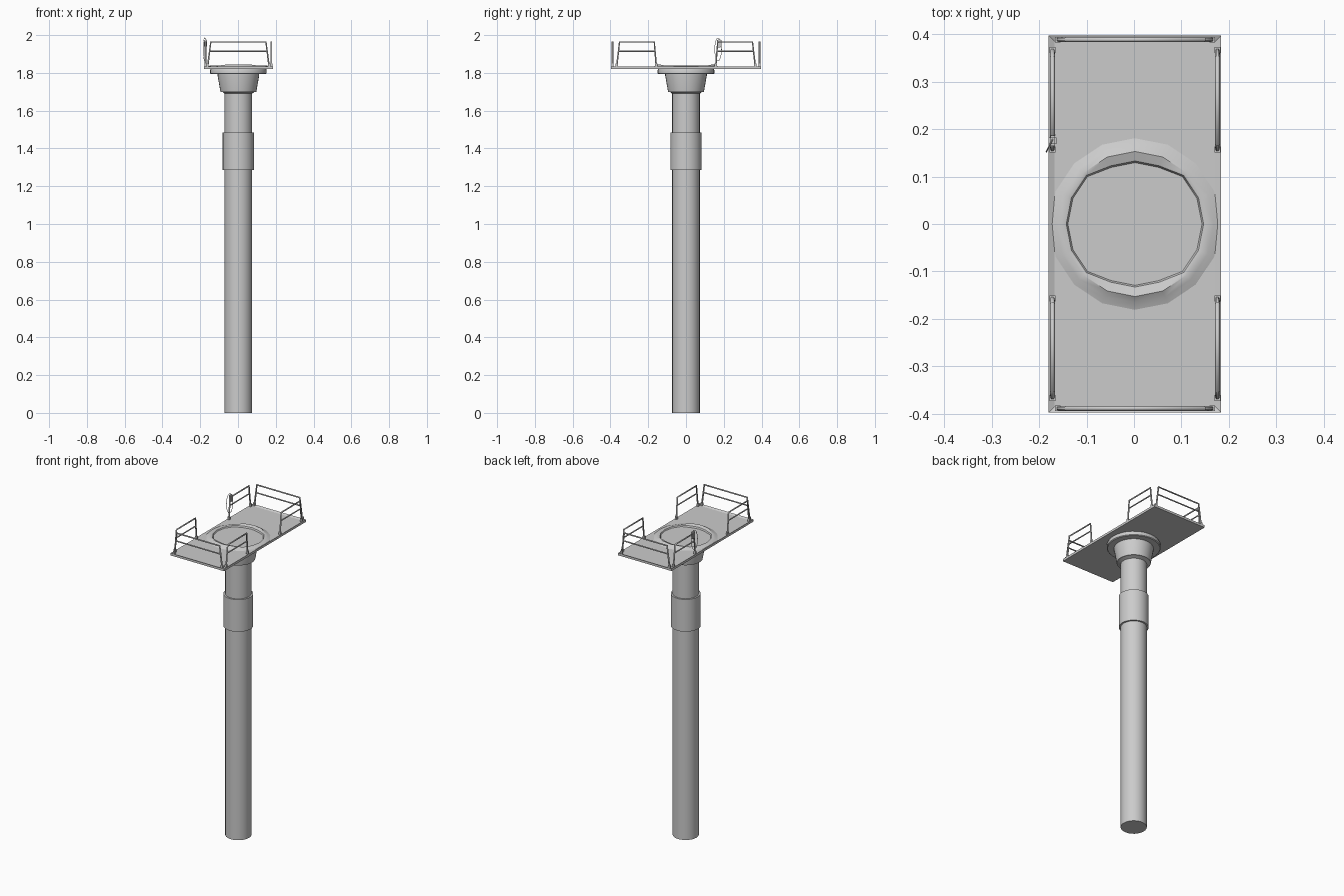
import bpy, bmesh, math
from mathutils import Vector

if "Cube" in bpy.data.objects:
    bpy.data.objects.remove(bpy.data.objects["Cube"])

CX = 0.002  # the hanging cable shifts the platform slightly off centre


def finish(name, bm, smooth=True):
    bmesh.ops.recalc_face_normals(bm, faces=bm.faces)
    me = bpy.data.meshes.new(name)
    bm.to_mesh(me)
    bm.free()
    ob = bpy.data.objects.new(name, me)
    bpy.context.collection.objects.link(ob)
    if smooth:
        bpy.ops.object.select_all(action='DESELECT')
        bpy.context.view_layer.objects.active = ob
        ob.select_set(True)
        bpy.ops.object.shade_smooth_by_angle(angle=math.radians(40))
    return ob


def lathe(name, profile, n=32):
    bm = bmesh.new()
    rings = [[bm.verts.new((CX + r * math.cos(2 * math.pi * i / n),
                            r * math.sin(2 * math.pi * i / n), z)) for i in range(n)]
             for r, z in profile]
    for a, b in zip(rings, rings[1:]):
        for i in range(n):
            j = (i + 1) % n
            bm.faces.new((a[i], a[j], b[j], b[i]))
    bm.faces.new(rings[0])
    bm.faces.new(rings[-1])
    return finish(name, bm)


def box(bm, lo, hi):
    lo, hi = Vector(lo), Vector(hi)
    vs = bmesh.ops.create_cube(bm, size=1)['verts']
    bmesh.ops.scale(bm, vec=hi - lo, verts=vs)
    bmesh.ops.translate(bm, vec=(lo + hi) / 2, verts=vs)
    return vs


def tubes(name, paths, r, cyclic=False):
    cu = bpy.data.curves.new(name, 'CURVE')
    cu.dimensions = '3D'
    cu.bevel_depth = r
    cu.bevel_resolution = 1
    cu.use_fill_caps = True
    for pts in paths:
        sp = cu.splines.new('POLY')
        sp.points.add(len(pts) - 1)
        for p, co in zip(sp.points, pts):
            p.co = (*co, 1)
        sp.use_cyclic_u = cyclic
    ob = bpy.data.objects.new(name, cu)
    bpy.context.collection.objects.link(ob)
    return ob


# Telescoping column, collar and flared head
lathe("lower_column", [(0.073, 0), (0.073, 1.29)])
lathe("column_collar", [(0.083, 1.286), (0.083, 1.484)])
lathe("upper_column", [(0.073, 1.48), (0.073, 1.70)])
lathe("column_head", [(0.073, 1.69), (0.085, 1.70), (0.095, 1.70), (0.11, 1.785), (0.11, 1.80)])
lathe("head_flange", [(0.146, 1.794), (0.15, 1.798), (0.15, 1.815), (0.145, 1.824)])

# Platform tray with a recessed floor
bm = bmesh.new()
vs = box(bm, (CX - 0.182, -0.398, 1.821), (CX + 0.182, 0.398, 1.835))
top = [f for f in bm.faces if f.normal.z > 0.9]
bmesh.ops.inset_region(bm, faces=top, thickness=0.018)
bmesh.ops.translate(bm, vec=(0, 0, -0.006), verts=top[0].verts)
finish("platform", bm, smooth=False)

# Sixteen-sided floor ring with raised lips front and back
n = 16
bm = bmesh.new()
rows = []
for i in range(n):
    a = 2 * math.pi * i / n
    raised = abs(math.sin(a)) > 0.9
    inner = 0.129 if raised else 0.141
    prof = [(0.181, 1.829), (0.166, 1.835), (0.153, 1.845 if raised else 1.838),
            (inner + 0.004, 1.838 if raised else 1.836), (inner, 1.828)]
    rows.append([bm.verts.new((CX + r * math.cos(a), r * math.sin(a), z)) for r, z in prof])
for i in range(n):
    a, b = rows[i], rows[(i + 1) % n]
    for k in range(5):
        m = (k + 1) % 5
        bm.faces.new((a[k], b[k], b[m], a[m]))
finish("floor_ring", bm)

# Guard rails: tapered frame plus middle bar, defined by a mapping (u, z) -> point
Z0, Z1, Z2 = 1.832, 1.915, 1.964


def rail(name, f, base, tip):
    mid = [b + (t - b) * (Z1 - Z0) / (Z2 - Z0) for b, t in zip(base, tip)]
    frame = [f(base[0], Z0), f(tip[0], Z2), f(tip[1], Z2), f(base[1], Z0)]
    tubes(name + "_frame", [frame], 0.005)
    tubes(name + "_middle_bar", [[f(mid[0], Z1), f(mid[1], Z1)]], 0.0038)
    bm = bmesh.new()
    for b in base:
        p = f(b, 1.835)
        box(bm, (p[0] - .006, p[1] - .006, 1.833), (p[0] + .006, p[1] + .006, 1.85))
    finish(name + "_feet", bm, smooth=False)


for s in (-1, 1):
    end = "front" if s < 0 else "back"
    rail(end + "_rail", lambda u, z, s=s: (CX + u, s * 0.389, z),
         (-0.163, 0.163), (-0.146, 0.146))
    for t in (-1, 1):
        side = "left" if t < 0 else "right"
        rail(f"{end}_{side}_rail", lambda u, z, s=s, t=t: (CX + t * 0.174, s * u, z),
             (0.157, 0.367), (0.168, 0.352))

# Hand control hung on the rail, with its cable loop
bm = bmesh.new()
vs = box(bm, (-0.180, 0.165, 1.935), (-0.163, 0.187, 1.978))
bmesh.ops.bevel(bm, geom=list(bm.edges), offset=0.004, segments=2, affect='EDGES')
finish("hand_control", bm)
loop = []
for i in range(20):
    a = 2 * math.pi * i / 20
    loop.append((-0.176 - 0.009 * math.cos(a), 0.170 - 0.018 * math.cos(a),
                 1.925 + 0.06 * math.sin(a)))
tubes("control_cable", [loop], 0.0014, cyclic=True)
